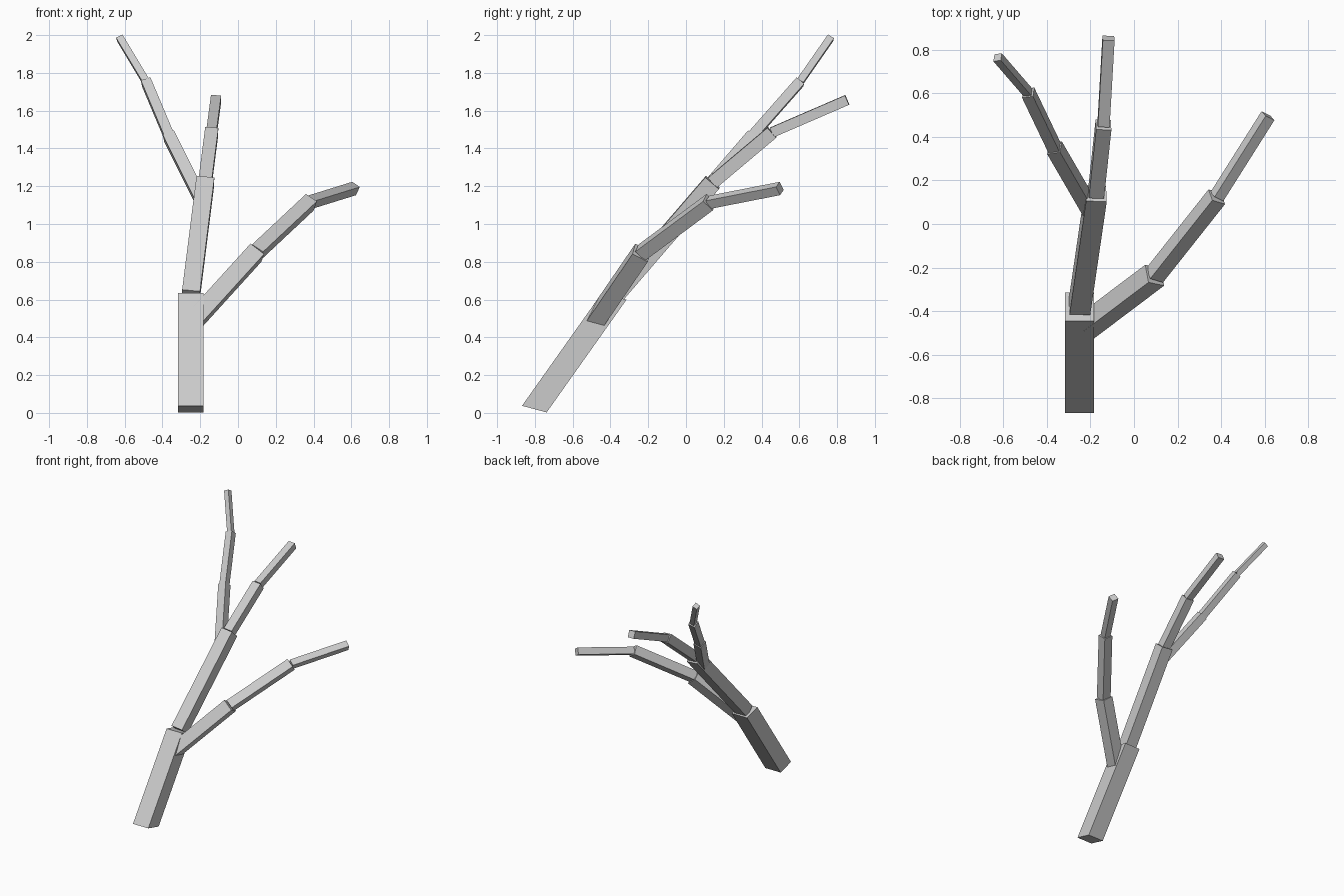
import bpy, bmesh
from mathutils import Vector

if "Cube" in bpy.data.objects:
    bpy.data.objects.remove(bpy.data.objects["Cube"])

Z = Vector((0, 0, 1))


def limb(name, start, end, width, cap_normal=None):
    """Square prism between two points; caps perpendicular unless a cap normal is given."""
    start, end = Vector(start), Vector(end)
    normal = Vector(cap_normal) if cap_normal else end - start
    rot = Z.rotation_difference(normal.normalized())
    h = width / 2
    corners = [rot @ Vector((x * h, y * h, 0)) for x, y in ((-1, -1), (1, -1), (1, 1), (-1, 1))]
    bm = bmesh.new()
    low = [bm.verts.new(start + c) for c in corners]
    high = [bm.verts.new(end + c) for c in corners]
    bm.faces.new(low[::-1])
    bm.faces.new(high)
    for i in range(4):
        j = (i + 1) % 4
        bm.faces.new((low[i], low[j], high[j], high[i]))
    mesh = bpy.data.meshes.new(name)
    bm.to_mesh(mesh)
    bm.free()
    bpy.context.collection.objects.link(bpy.data.objects.new(name, mesh))


def branch(name, points, widths):
    """Chain of boxes, each thinner than the one before."""
    for i, w in enumerate(widths):
        limb(f"{name}_{i + 1}", points[i], points[i + 1], w)


# Leaning trunk with slanted caps
limb("trunk", (-0.25, -0.803, 0.02), (-0.25, -0.38, 0.617), 0.135, (0, 0.26, 0.966))

# Middle branch carries on from the trunk top
branch("middle_branch",
       [(-0.25, -0.38, 0.617), (-0.174, 0.14, 1.22), (-0.14, 0.455, 1.485), (-0.117, 0.853, 1.657)],
       [0.095, 0.07, 0.054])

# Right branch grows out of the trunk side
branch("right_branch",
       [(-0.25, -0.495, 0.468), (0.095, -0.235, 0.848), (0.38, 0.125, 1.115), (0.615, 0.497, 1.188)],
       [0.092, 0.072, 0.052])

# Left branch grows out of the middle branch
branch("left_branch",
       [(-0.188, 0.045, 1.11), (-0.365, 0.35, 1.465), (-0.486, 0.603, 1.752), (-0.626, 0.765, 1.985)],
       [0.064, 0.053, 0.038])
